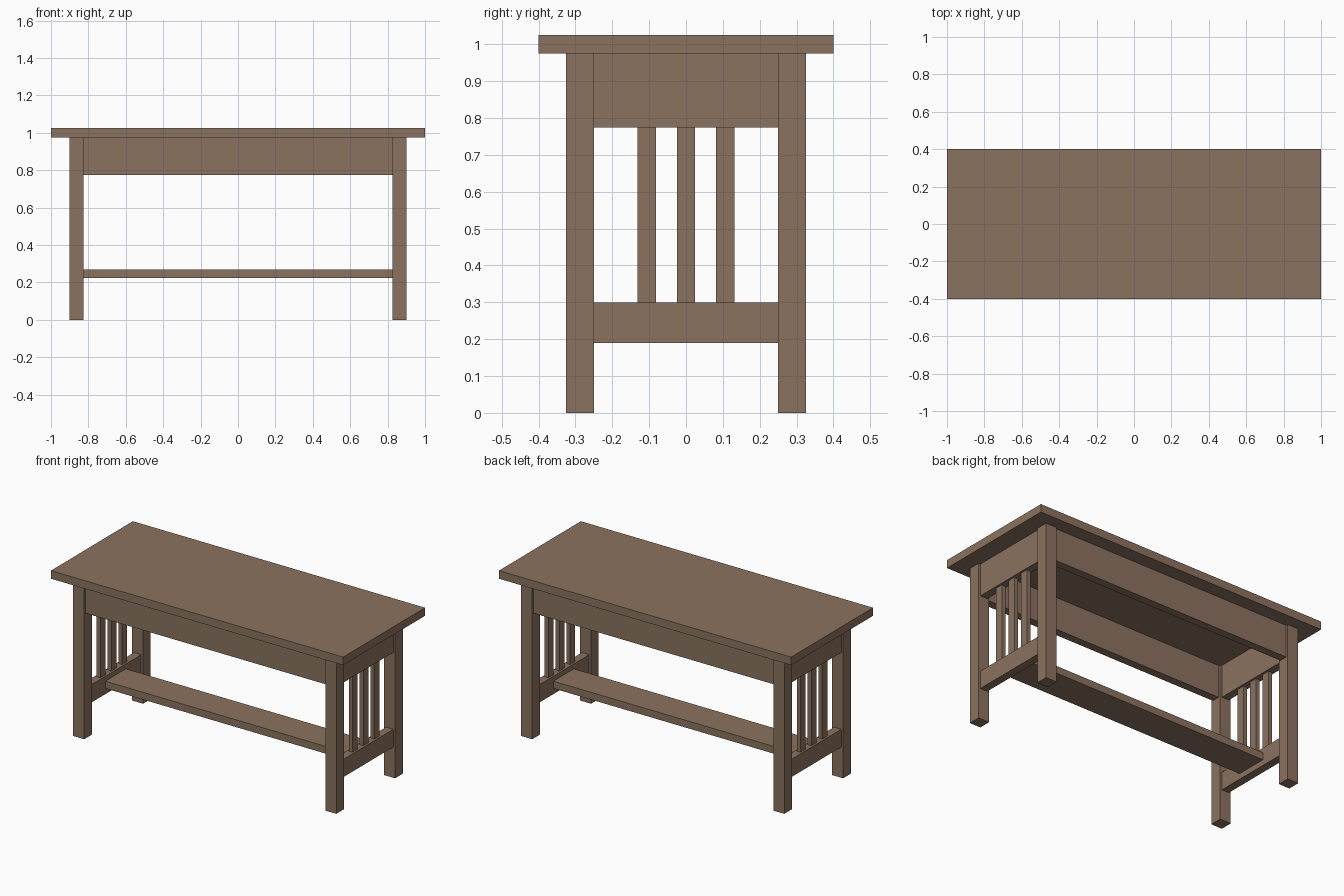
import bpy

default = bpy.data.objects.get("Cube")
if default:
    bpy.data.objects.remove(default, do_unlink=True)

# Single flat wood colour
wood = bpy.data.materials.new("brown_wood")
wood.use_nodes = True
COLOUR = (0.258, 0.17, 0.116, 1.0)
wood.diffuse_color = COLOUR
wood.node_tree.nodes["Principled BSDF"].inputs["Base Color"].default_value = COLOUR


def board(name, centre, size):
    """Axis-aligned board with the given centre and full size."""
    bpy.ops.mesh.primitive_cube_add(size=1, location=centre)
    obj = bpy.context.object
    obj.name = name
    obj.scale = size
    bpy.ops.object.transform_apply(location=False, rotation=False, scale=True)
    obj.data.materials.append(wood)
    return obj


TOP_Z = 0.975            # underside of the table top
LEG_X, LEG_Y = 0.8625, 0.2875
LEG, RAIL = 0.075, 0.05  # leg width and rail thickness
APRON_H = 0.2
RAIL_LOW, RAIL_HIGH = 0.19, 0.3
APRON_Z = TOP_Z - APRON_H / 2
SPAN_X, SPAN_Y = 2 * LEG_X - LEG, 2 * LEG_Y - LEG

# Table top
board("table_top", (0, 0, TOP_Z + 0.025), (2, 0.8, 0.05))

# Legs and long aprons
for y_name, sy in (("front", -1), ("back", 1)):
    for x_name, sx in (("left", 1), ("right", -1)):
        board(f"{y_name}_{x_name}_leg", (sx * LEG_X, sy * LEG_Y, TOP_Z / 2),
              (LEG, LEG, TOP_Z))
    board(f"{y_name}_apron", (0, sy * LEG_Y, APRON_Z), (SPAN_X, RAIL, APRON_H))

# End frames: apron, lower rail and three slats between them
slat_bottom, slat_top = RAIL_HIGH, TOP_Z - APRON_H
for x_name, sx in (("left", 1), ("right", -1)):
    x = sx * LEG_X
    board(f"{x_name}_end_apron", (x, 0, APRON_Z), (RAIL, SPAN_Y, APRON_H))
    board(f"{x_name}_lower_rail", (x, 0, (RAIL_LOW + RAIL_HIGH) / 2),
          (RAIL, SPAN_Y, RAIL_HIGH - RAIL_LOW))
    for i in (-1, 0, 1):
        board(f"{x_name}_slat_{i + 2}", (x, i * 0.1065, (slat_bottom + slat_top) / 2),
              (0.025, 0.049, slat_top - slat_bottom))

# Stretcher shelf running between the lower rails
board("stretcher_shelf", (0, 0, 0.2475), (2 * LEG_X - RAIL, 0.2, 0.045))
